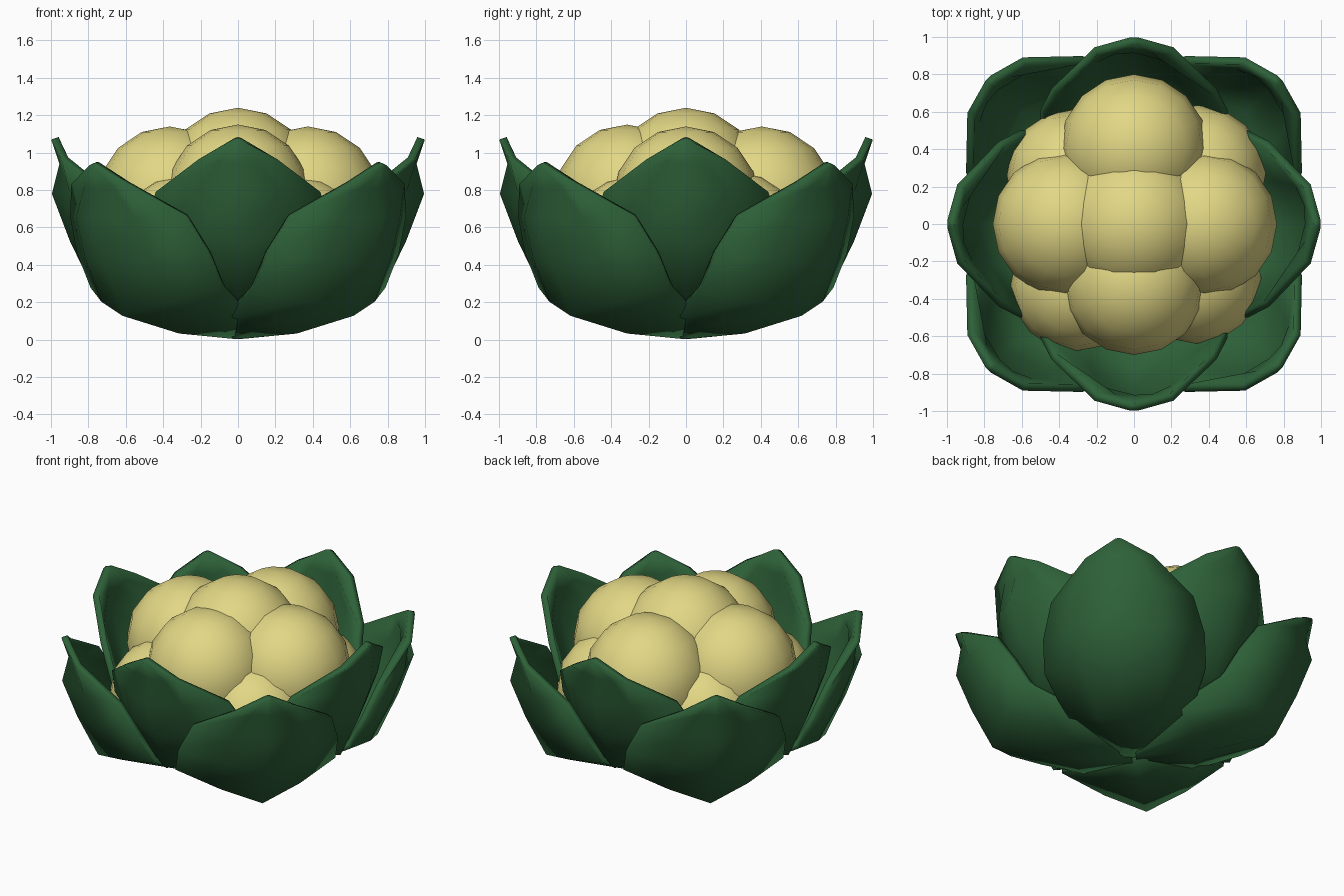
import bpy, bmesh, math
from mathutils import Matrix

if "Cube" in bpy.data.objects:
    bpy.data.objects.remove(bpy.data.objects["Cube"])


def material(name, rgb):
    m = bpy.data.materials.new(name)
    m.diffuse_color = (*rgb, 1)
    m.use_nodes = True
    m.node_tree.nodes["Principled BSDF"].inputs["Base Color"].default_value = m.diffuse_color
    return m


cream = material("cream", (0.76, 0.68, 0.235))
green = material("leaf_green", (0.027, 0.12, 0.04))


def finish(name, bm, mat, angle):
    me = bpy.data.meshes.new(name)
    bm.to_mesh(me)
    bm.free()
    ob = bpy.data.objects.new(name, me)
    bpy.context.collection.objects.link(ob)
    me.materials.append(mat)
    bpy.ops.object.select_all(action='DESELECT')
    ob.select_set(True)
    bpy.context.view_layer.objects.active = ob
    bpy.ops.object.shade_smooth_by_angle(angle=math.radians(angle))
    return ob


# Florets: one crown, four upper, four lower diagonal (x, y, z, radius)
florets = [(0, 0, 0.84, 0.40),
           (0.375, 0, 0.75, 0.39), (-0.365, 0, 0.75, 0.39),
           (0, 0.405, 0.745, 0.395), (0, -0.315, 0.765, 0.385),
           (0.34, 0.27, 0.53, 0.365), (-0.33, 0.26, 0.53, 0.35),
           (0.33, -0.29, 0.52, 0.35), (-0.31, -0.33, 0.52, 0.35)]
for i, (x, y, z, r) in enumerate(florets):
    bm = bmesh.new()
    bmesh.ops.create_uvsphere(bm, u_segments=16, v_segments=8, radius=r,
                              matrix=Matrix.Translation((x, y, z)))
    finish(f"floret_{i + 1}", bm, cream, 40)

# Cupped leaf rows: centre radius, centre z, half width, edge radius, edge z
ROWS = [(-0.09, 0.135, 0.06, -0.09, 0.14),
        (0.34, 0.165, 0.38, 0.20, 0.25),
        (0.77, 0.26, 0.50, 0.51, 0.41),
        (0.90, 0.53, 0.50, 0.61, 0.59),
        (0.995, 0.78, 0.44, 0.725, 0.79),
        (0.955, 0.94, 0.21, 0.945, 0.965),
        (0.998, 1.07, 0.02, 0.998, 1.065)]
COLS = (-1, -0.5, 0, 0.5, 1)


def leaf(name, degrees, out, drop):
    bm = bmesh.new()
    grid = []
    for rc, zc, w, re, ze in ROWS:
        row = []
        for c in COLS:
            k = abs(c) ** 1.5          # curl toward the edges
            row.append(bm.verts.new((rc + (re - rc) * k + out, c * w,
                                     zc + (ze - zc) * abs(c) - drop)))
        grid.append(row)
    for a, b in zip(grid, grid[1:]):
        for j in range(len(COLS) - 1):
            bm.faces.new((a[j], a[j + 1], b[j + 1], b[j]))
    bmesh.ops.rotate(bm, verts=bm.verts,
                     matrix=Matrix.Rotation(math.radians(degrees), 3, 'Z'))
    ob = finish(name, bm, green, 50)
    s = ob.modifiers.new("thickness", 'SOLIDIFY')
    s.thickness = 0.042
    s.offset = -1


# Four inner leaves on the axes, four lower outer leaves on the diagonals
for i in range(4):
    leaf(f"inner_leaf_{i + 1}", 90 * i, 0, 0)
    leaf(f"outer_leaf_{i + 1}", 90 * i + 45, 0.105, 0.132)
